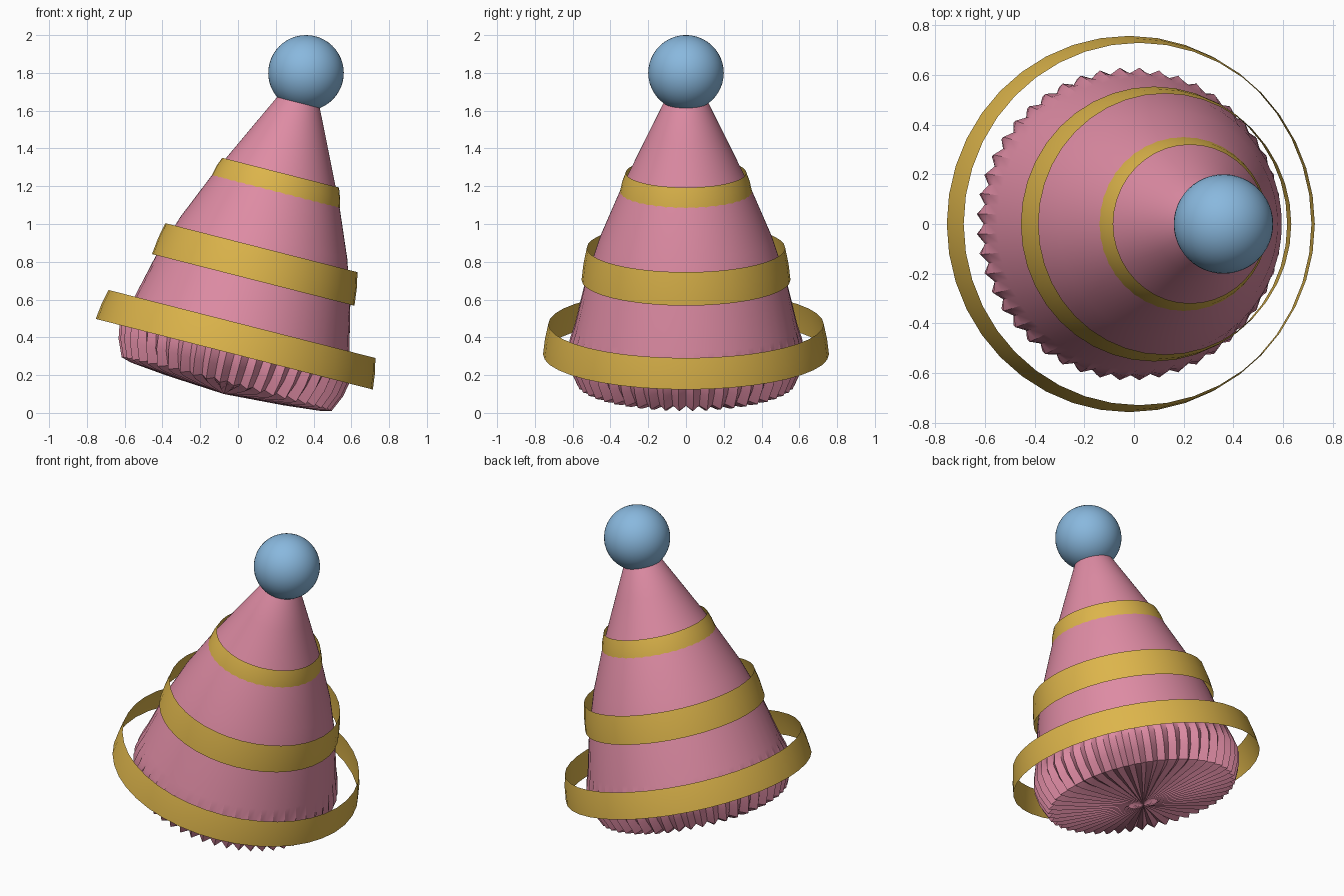
import bpy, bmesh, math
from mathutils import Matrix

if "Cube" in bpy.data.objects:
    bpy.data.objects.remove(bpy.data.objects["Cube"])

# Everything is lathed round the hat's own axis, with the pompom centre as origin
TILT = Matrix.Translation((0.36, 0, 1.80)) @ Matrix.Rotation(math.radians(14.3), 4, 'Y')


def material(name, rgb):
    m = bpy.data.materials.new(name)
    m.diffuse_color = (*rgb, 1)
    m.use_nodes = True
    m.node_tree.nodes["Principled BSDF"].inputs["Base Color"].default_value = m.diffuse_color
    return m


pink = material("pink", (0.73, 0.26, 0.37))
gold = material("gold", (0.72, 0.46, 0.07))
blue = material("light blue", (0.25, 0.48, 0.73))


def finish(name, bm, mat, angle):
    me = bpy.data.meshes.new(name)
    bm.to_mesh(me)
    bm.free()
    me.transform(TILT)
    me.materials.append(mat)
    ob = bpy.data.objects.new(name, me)
    bpy.context.collection.objects.link(ob)
    bpy.ops.object.select_all(action='DESELECT')
    ob.select_set(True)
    bpy.context.view_layer.objects.active = ob
    bpy.ops.object.shade_smooth_by_angle(angle=math.radians(angle))
    return ob


def lathe(profile, n):
    """Profile points are (radius, height, pleat depth), listed bottom to top."""
    bm = bmesh.new()
    rings = []
    for r, h, pleat in profile:
        ring = []
        for i in range(n):
            a = 2 * math.pi * i / n
            rr = r + pleat * (1 if i % 2 else -1)
            ring.append(bm.verts.new((rr * math.cos(a), rr * math.sin(a), h)))
        rings.append(ring)
    for lo, hi in zip(rings, rings[1:]):
        for i in range(n):
            j = (i + 1) % n
            bm.faces.new((lo[i], lo[j], hi[j], hi[i]))
    return bm, rings


# Cone body with a pleated hem that gathers to the middle of the underside
bm, rings = lathe([
    (0.30, -1.735, 0.018), (0.50, -1.715, 0.020), (0.555, -1.70, 0.020),
    (0.598, -1.61, 0.017), (0.618, -1.53, 0.012), (0.609, -1.46, 0.006),
    (0.588, -1.38, 0.002), (0.530, -1.13, 0), (0.455, -0.90, 0),
    (0.350, -0.65, 0), (0.298, -0.54, 0), (0.200, -0.335, 0),
    (0.118, -0.165, 0), (0.07, -0.10, 0)], 96)
# Raise every other vertex under the hem so the underside is folded too
for ring in rings[:3]:
    for v in ring[::2]:
        v.co.z += 0.018
centre = bm.verts.new((0, 0, -1.755))
for i in range(96):
    bm.faces.new((centre, rings[0][(i + 1) % 96], rings[0][i]))
bm.faces.new(rings[-1])
finish("hat_body", bm, pink, 25)

# Three loose ribbon hoops: bottom radius, bottom height, top radius, top height
hoops = [("lower_ribbon", 0.757, -1.537, 0.729, -1.372),
         ("middle_ribbon", 0.553, -1.131, 0.525, -0.955),
         ("upper_ribbon", 0.350, -0.650, 0.319, -0.545)]
for name, r0, h0, r1, h1 in hoops:
    bm, _ = lathe([(r0, h0, 0),
                   ((r0 + r1) / 2 + 0.004, (h0 + h1) / 2, 0),
                   (r1, h1, 0)], 40)
    finish(name, bm, gold, 40)

# Pompom
bm = bmesh.new()
bmesh.ops.create_uvsphere(bm, u_segments=48, v_segments=24, radius=0.2)
finish("pompom", bm, blue, 40)
